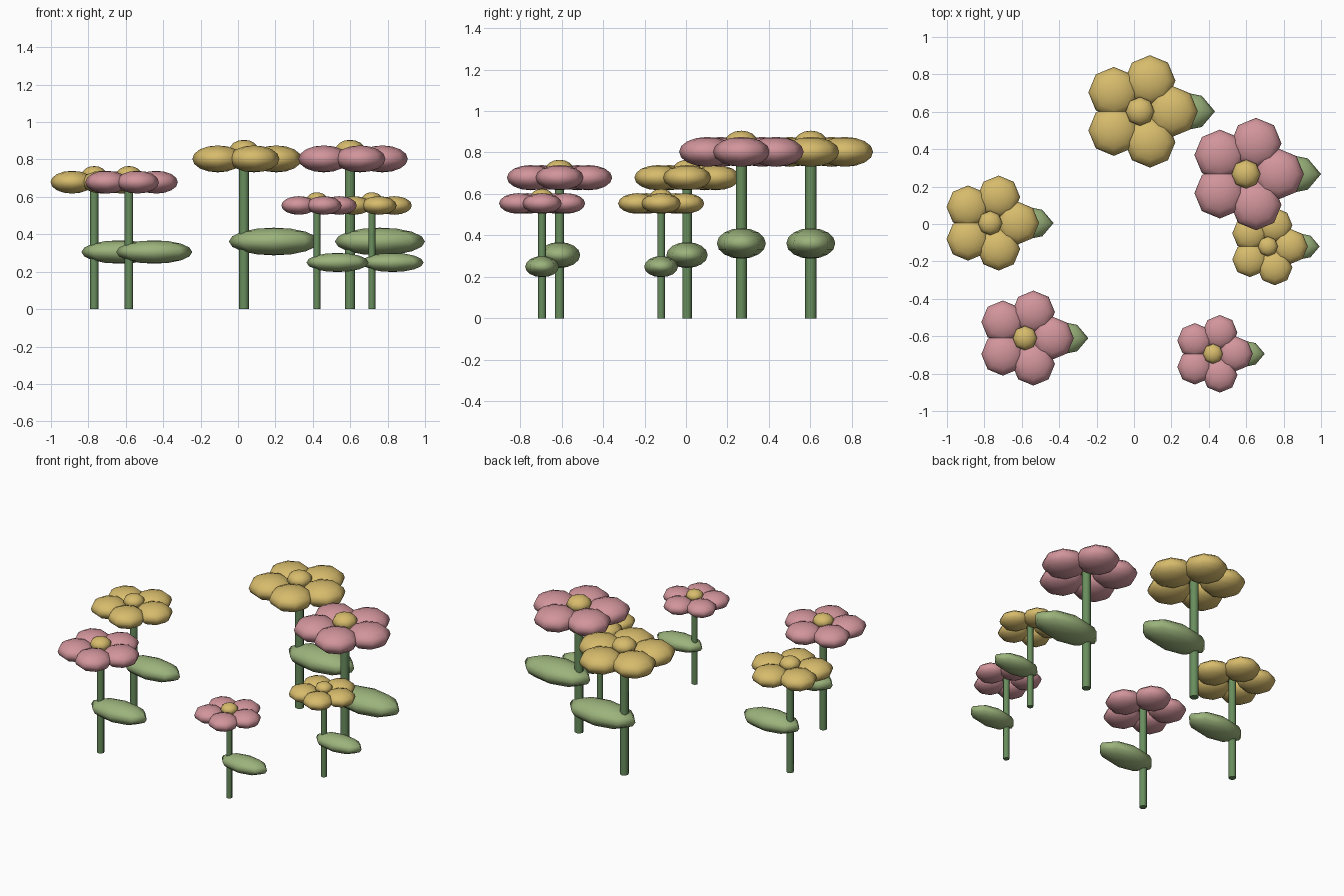
import bpy, math

if "Cube" in bpy.data.objects:
    bpy.data.objects.remove(bpy.data.objects["Cube"])


def material(name, rgb):
    m = bpy.data.materials.new(name)
    m.diffuse_color = (*rgb, 1)
    m.use_nodes = True
    m.node_tree.nodes["Principled BSDF"].inputs["Base Color"].default_value = m.diffuse_color
    return m


GREEN = material("stem_green", (0.14, 0.27, 0.11))
LEAF = material("leaf_green", (0.33, 0.45, 0.20))
YELLOW = material("yellow", (0.68, 0.50, 0.15))
PINK = material("pink", (0.64, 0.30, 0.33))


def finish(name, mat):
    obj = bpy.context.object
    obj.name = name
    obj.data.materials.append(mat)
    return obj


def ellipsoid(name, loc, size, mat):
    # eight-sided squashed ball used for petals, centres and leaves
    bpy.ops.mesh.primitive_uv_sphere_add(segments=8, ring_count=8, radius=1, location=loc)
    obj = finish(name, mat)
    obj.scale = size
    bpy.ops.object.transform_apply(location=False, rotation=False, scale=True)
    bpy.ops.object.shade_smooth()
    return obj


def flower(tag, x, y, s, petal_mat):
    h = 0.803 * s
    # stem
    bpy.ops.mesh.primitive_cylinder_add(vertices=8, radius=0.027 * s, depth=h,
                                        location=(x, y, h / 2))
    finish(f"stem_{tag}", GREEN)
    bpy.ops.object.shade_smooth_by_angle(angle=math.radians(50))
    # leaf reaching out to the right
    ellipsoid(f"leaf_{tag}", (x + 0.16 * s, y, 0.45 * h),
              (0.241 * s, 0.118 * s, 0.074 * s), LEAF)
    # ring of five petals
    for i in range(5):
        a = math.tau * i / 5
        ellipsoid(f"petal_{tag}_{i + 1}",
                  (x + 0.173 * s * math.cos(a), y + 0.173 * s * math.sin(a), h),
                  (0.136 * s, 0.136 * s, 0.072 * s), petal_mat)
    # flower centre
    ellipsoid(f"centre_{tag}", (x, y, h + 0.05 * s),
              (0.077 * s, 0.077 * s, 0.052 * s), YELLOW)


# three sizes, two of each
flower("large_yellow", 0.032, 0.602, 1.0, YELLOW)
flower("large_pink", 0.599, 0.267, 1.0, PINK)
flower("medium_yellow", -0.769, 0.005, 0.845, YELLOW)
flower("medium_pink", -0.583, -0.61, 0.845, PINK)
flower("small_pink", 0.422, -0.694, 0.69, PINK)
flower("small_yellow", 0.716, -0.12, 0.69, YELLOW)
